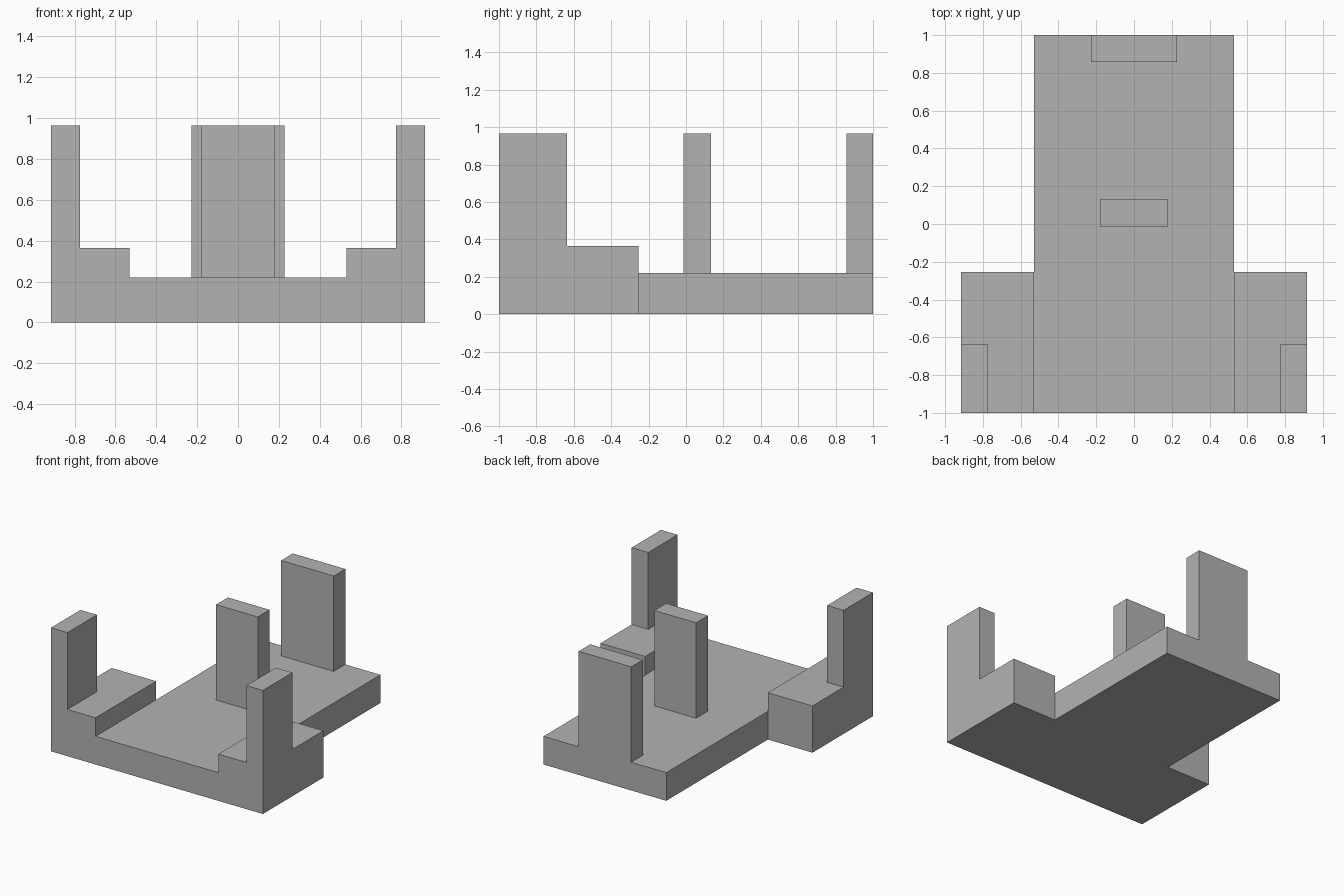
import bpy
import bmesh
from mathutils import Vector

cube = bpy.data.objects.get("Cube")
if cube:
    bpy.data.objects.remove(cube, do_unlink=True)

# Single plain grey for the whole model
GREY = (0.45, 0.45, 0.45, 1.0)
grey = bpy.data.materials.new("plain_grey")
grey.use_nodes = True
grey.diffuse_color = GREY
grey.node_tree.nodes["Principled BSDF"].inputs["Base Color"].default_value = GREY


def box(name, x, y, z):
    """Box spanning the given (min, max) range on each axis."""
    low, high = (Vector(corner) for corner in zip(x, y, z))
    bm = bmesh.new()
    bmesh.ops.create_cube(bm, size=1)
    bmesh.ops.scale(bm, vec=high - low, verts=bm.verts)
    bmesh.ops.translate(bm, vec=(low + high) / 2, verts=bm.verts)
    mesh = bpy.data.meshes.new(name)
    bm.to_mesh(mesh)
    bm.free()
    mesh.materials.append(grey)
    obj = bpy.data.objects.new(name, mesh)
    bpy.context.collection.objects.link(obj)
    return obj


# Shared dimensions
BASE_X, WING_X = 0.53, 0.915
BASE_TOP, WING_TOP, POST_TOP = 0.22, 0.365, 0.965

# Long base slab
box("base_slab", (-BASE_X, BASE_X), (-1, 1), (0, BASE_TOP))

# Raised side blocks, each with a post on its outer front corner
for side, s in (("left", 1), ("right", -1)):
    block_x = sorted((s * BASE_X, s * WING_X))
    post_x = sorted((s * 0.773, s * WING_X))
    box(side + "_side_block", block_x, (-1, -0.253), (0, WING_TOP))
    box(side + "_front_post", post_x, (-1, -0.637), (WING_TOP, POST_TOP))

# Upright slabs along the centre line
box("middle_post", (-0.18, 0.18), (-0.013, 0.133), (BASE_TOP, POST_TOP))
box("back_post", (-0.227, 0.227), (0.857, 1), (BASE_TOP, POST_TOP))
